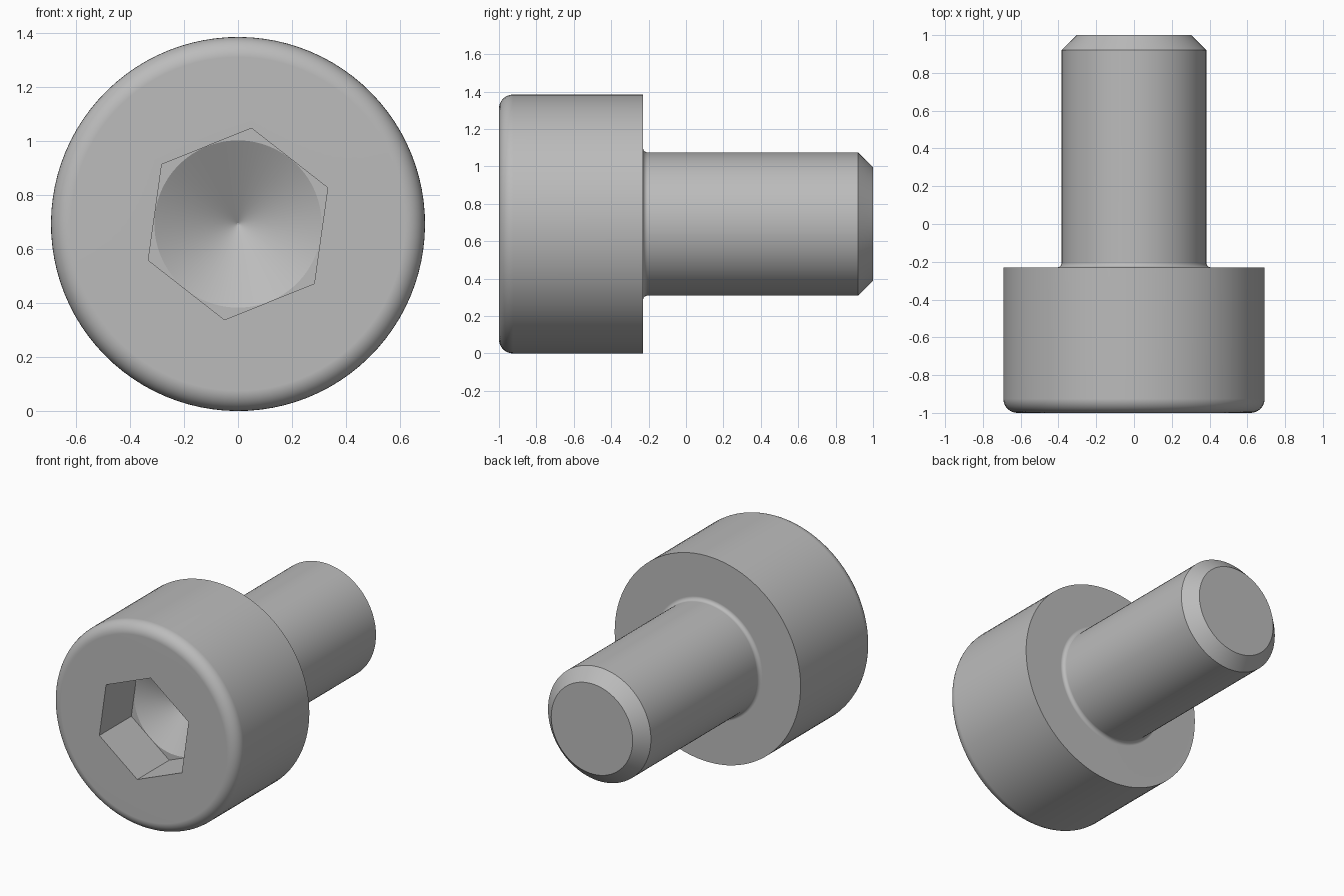
import bpy, bmesh
from math import sin, cos, radians, pi

cube = bpy.data.objects.get("Cube")
if cube:
    bpy.data.objects.remove(cube, do_unlink=True)

SEGMENTS = 96          # multiple of six, so hexagon corners fall on ring points
HEX_TURN = radians(82)
HEAD_R, SHANK_R, APOTHEM = 0.692, 0.383, 0.31
HEAD_BACK = -0.23
SOCKET_FLOOR = -0.66

steel = bpy.data.materials.new("grey steel")
steel.use_nodes = True
steel.diffuse_color = (0.5, 0.5, 0.5, 1)
steel.node_tree.nodes["Principled BSDF"].inputs["Base Color"].default_value = (0.5, 0.5, 0.5, 1)


def arc(y, r, radius, start, end, steps=8):
    """Profile points (y, r) along a fillet."""
    angles = [radians(start + (end - start) * i / steps) for i in range(steps + 1)]
    return [(y + radius * sin(a), r + radius * cos(a), False) for a in angles]


def ring(bm, y, r, hexagonal):
    """Ring of points about the y axis; a hexagon uses r as its apothem."""
    points = []
    for i in range(SEGMENTS):
        a = 2 * pi * i / SEGMENTS
        d = r / cos(a % (pi / 3) - pi / 6) if hexagonal else r
        a += HEX_TURN
        points.append(bm.verts.new((d * cos(a), y, HEAD_R + d * sin(a))))
    return points


# Profile from the socket's drilled tip, round the head, to the shank end
fillet, neck = 0.075, 0.025
profile = [(SOCKET_FLOOR + 0.178, 0.003, False),
           (SOCKET_FLOOR, APOTHEM * 0.998, False),
           (SOCKET_FLOOR, APOTHEM, True),
           (-1, APOTHEM, True)]
profile += arc(-1 + fillet, HEAD_R - fillet, fillet, -90, 0)
profile += [(HEAD_BACK, HEAD_R, False)]
profile += arc(HEAD_BACK + neck, SHANK_R + neck, neck, 270, 180)
profile += [(0.92, SHANK_R, False), (1, 0.303, False)]

bm = bmesh.new()
rings = [ring(bm, *p) for p in profile]
for a, b in zip(rings, rings[1:]):
    for i in range(SEGMENTS):
        j = (i + 1) % SEGMENTS
        bm.faces.new((a[i], a[j], b[j], b[i]))
bm.faces.new(rings[0])
bm.faces.new(rings[-1])
bmesh.ops.recalc_face_normals(bm, faces=bm.faces)

mesh = bpy.data.meshes.new("socket_head_screw")
bm.to_mesh(mesh)
bm.free()
mesh.materials.append(steel)
screw = bpy.data.objects.new("socket_head_screw", mesh)
bpy.context.collection.objects.link(screw)

# Smooth round surfaces, crisp flats and corners
bpy.ops.object.select_all(action='DESELECT')
screw.select_set(True)
bpy.context.view_layer.objects.active = screw
bpy.ops.object.shade_smooth_by_angle(angle=radians(28))
weighted = screw.modifiers.new("weighted_normals", 'WEIGHTED_NORMAL')
weighted.keep_sharp = True
